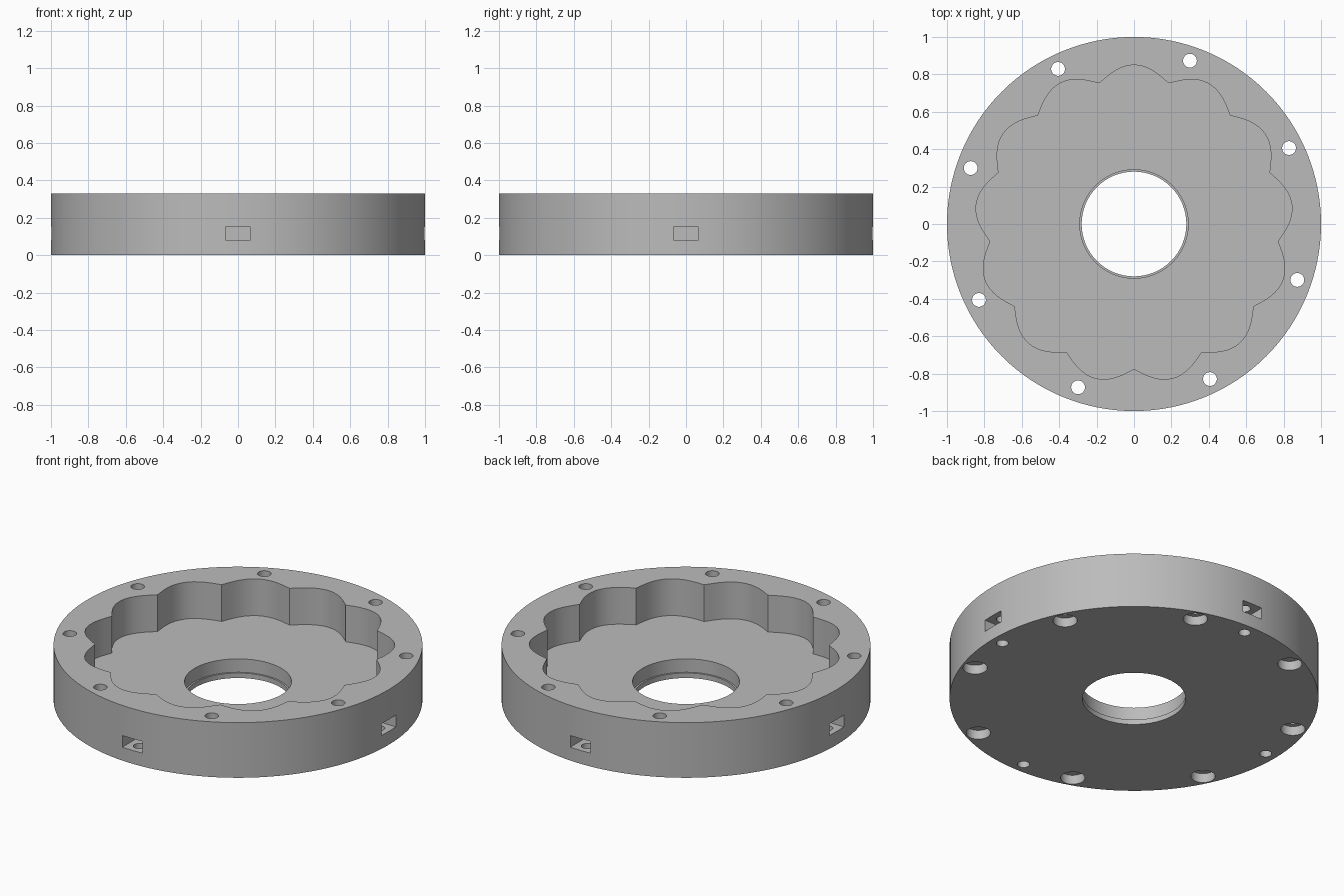
import bpy
import bmesh
from math import cos, sin, pi, tau, radians

cube = bpy.data.objects.get("Cube")
if cube:
    bpy.data.objects.remove(cube, do_unlink=True)

HEIGHT = 0.33
FLOOR = 0.11
LOBES = 13
EPS = 0.05

grey = bpy.data.materials.new("plain grey")
grey.use_nodes = True
grey.diffuse_color = (0.5, 0.5, 0.5, 1)
grey.node_tree.nodes["Principled BSDF"].inputs["Base Color"].default_value = (0.5, 0.5, 0.5, 1)


def prism(name, outline, z0, z1):
    """Extrude a closed outline of (x, y) points from z0 to z1."""
    bm = bmesh.new()
    face = bm.faces.new([bm.verts.new((x, y, z0)) for x, y in outline])
    top = bmesh.ops.extrude_face_region(bm, geom=[face])["geom"]
    verts = [v for v in top if isinstance(v, bmesh.types.BMVert)]
    bmesh.ops.translate(bm, verts=verts, vec=(0, 0, z1 - z0))
    bmesh.ops.recalc_face_normals(bm, faces=bm.faces)
    mesh = bpy.data.meshes.new(name)
    bm.to_mesh(mesh)
    bm.free()
    mesh.materials.append(grey)
    obj = bpy.data.objects.new(name, mesh)
    bpy.context.collection.objects.link(obj)
    return obj


def circle(radius, sides, cx=0, cy=0):
    return [(cx + radius * cos(tau * i / sides), cy + radius * sin(tau * i / sides))
            for i in range(sides)]


def lobed(samples):
    """Ring of round lobes that meet in pointed cusps, one lobe facing the back."""
    points = []
    for i in range(LOBES * samples):
        a = tau * i / (LOBES * samples)
        r = 0.775 + 0.075 * abs(cos(LOBES * a / 2)) ** 1.1
        points.append((r * sin(a), r * cos(a)))
    return points


# Round housing
housing = prism("ring_housing", circle(1, 128), 0, HEIGHT)

# Lobed pocket and stepped centre bore
cutters = [
    prism("pocket_cutter", lobed(16), FLOOR, HEIGHT + EPS),
    prism("bore_cutter", circle(0.29, 64), 0.03, FLOOR + EPS),
    prism("bore_lip_cutter", circle(0.28, 64), -EPS, FLOOR),
]

# Screw holes with counterbores underneath
for i in range(8):
    a = radians(26.1) + i * pi / 4
    x, y = 0.923 * cos(a), 0.923 * sin(a)
    cutters.append(prism("screw_cutter", circle(0.037, 24, x, y), -EPS, HEIGHT + EPS))
    cutters.append(prism("counterbore_cutter", circle(0.066, 32, x, y), -EPS, 0.055))

# Side nut slots, each with a blind hole from below
for i in range(4):
    c, s = cos(i * pi / 2), sin(i * pi / 2)
    corners = [(0.865, -0.067), (1.1, -0.067), (1.1, 0.067), (0.865, 0.067)]
    slot = [(c * u - s * v, s * u + c * v) for u, v in corners]
    cutters.append(prism("slot_cutter", slot, 0.08, 0.15))
    cutters.append(prism("pin_cutter", circle(0.033, 24, 0.932 * c, 0.932 * s), -EPS, 0.25))

# Cut everything out of the housing
bpy.ops.object.select_all(action="DESELECT")
bpy.context.view_layer.objects.active = housing
housing.select_set(True)
for cutter in cutters:
    cutter.hide_render = True
    mod = housing.modifiers.new("cut", "BOOLEAN")
    mod.operation = "DIFFERENCE"
    mod.solver = "EXACT"
    mod.object = cutter
    bpy.ops.object.modifier_apply(modifier=mod.name)
    bpy.data.objects.remove(cutter, do_unlink=True)

bpy.ops.object.shade_smooth_by_angle(angle=radians(25))
